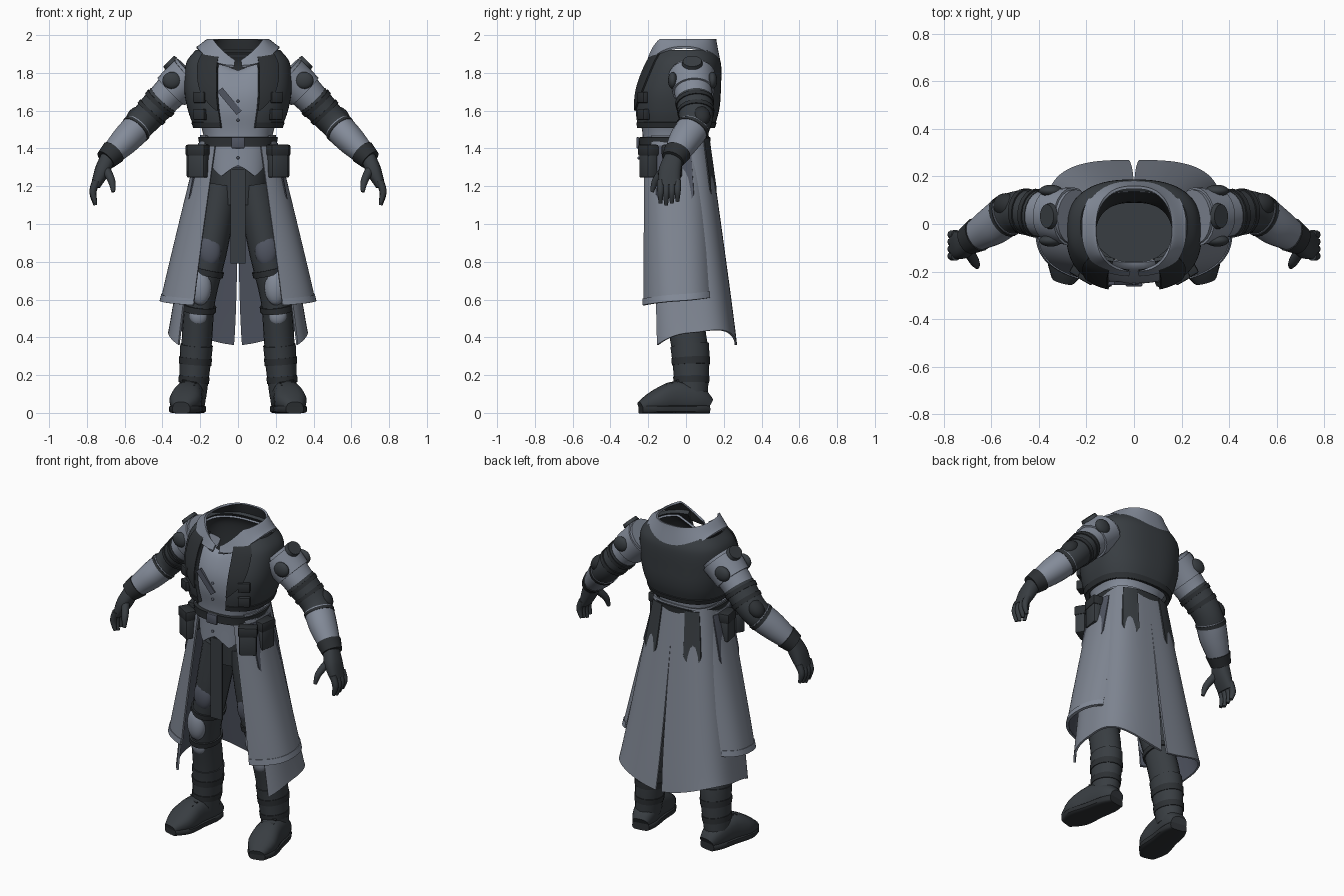
import bpy, bmesh, math
from mathutils import Vector, Matrix, Euler

if "Cube" in bpy.data.objects:
    bpy.data.objects.remove(bpy.data.objects["Cube"])


def colour(name, *rgb):
    material = bpy.data.materials.new(name)
    material.use_nodes = True
    material.diffuse_color = (*rgb, 1)
    material.node_tree.nodes["Principled BSDF"].inputs["Base Color"].default_value = (*rgb, 1)
    return material


LIGHT = colour("pale blue grey", .23, .26, .32)
COAT = colour("coat grey", .21, .235, .285)
LINING = colour("slate lining", .08, .09, .12)
DARK = colour("charcoal cloth", .04, .047, .054)
BLACK = colour("black leather", .026, .03, .034)


def finish(bm, name, materials, mirror=True, thick=0, bevel=0):
    """Turn a bmesh into a finished object with its modifiers applied."""
    mesh = bpy.data.meshes.new(name)
    bm.to_mesh(mesh)
    bm.free()
    for material in materials:
        mesh.materials.append(material)
    part = bpy.data.objects.new(name, mesh)
    bpy.context.collection.objects.link(part)
    if mirror:
        part.modifiers.new("Mirror", "MIRROR")
    if thick:
        solidify = part.modifiers.new("Solidify", "SOLIDIFY")
        solidify.thickness, solidify.offset, solidify.material_offset = thick, -1, 1
    if bevel:
        rounding = part.modifiers.new("Bevel", "BEVEL")
        rounding.width, rounding.segments = bevel, 2
    bpy.ops.object.select_all(action="DESELECT")
    part.select_set(True)
    bpy.context.view_layer.objects.active = part
    bpy.ops.object.convert(target="MESH")
    bpy.ops.object.shade_smooth_by_angle(angle=math.radians(40))


def curve(points, t):
    """Point at fraction t of a smooth curve through the points."""
    points = [Vector(p) for p in points]
    last = len(points) - 1
    i = min(int(t * last), last - 1)
    t = t * last - i
    a, b, c, d = points[max(i - 1, 0)], points[i], points[i + 1], points[min(i + 2, last)]
    return b + ((c - a) * t + (a * 2 - b * 5 + c * 4 - d) * t**2 + (b * 3 - a - c * 3 + d) * t**3) / 2


def power_of(value, power):
    return math.copysign(abs(value)**power, value)


def tube(name, path, material, begin=0, end=1, grow=0, ref=(0, 1, 0), power=1, mirror=True, sides=20, steps=12):
    """Loft along (x, y, z, radius across, radius along ref), or along a stretch of it."""
    bm, rings = bmesh.new(), []
    samples = [curve(path, begin + (end - begin) * i / steps) for i in range(steps + 1)]
    spots = [Vector(s[:3]) for s in samples]
    for i, (*spot, across, along) in enumerate(samples):
        forward = (spots[min(i + 1, steps)] - spots[max(i - 1, 0)]).normalized()
        u = Vector(ref).cross(forward).normalized()
        v = forward.cross(u)
        ring = []
        for j in range(sides):
            angle = math.tau * j / sides
            ring.append(bm.verts.new(Vector(spot) + u * power_of(math.cos(angle), power) * (across + grow)
                                     + v * power_of(math.sin(angle), power) * (along + grow)))
        rings.append(ring)
    for a, b in zip(rings, rings[1:]):
        for j in range(sides):
            bm.faces.new((a[j], a[j - 1], b[j - 1], b[j]))
    bm.faces.new(rings[0])
    bm.faces.new(rings[-1])
    bmesh.ops.recalc_face_normals(bm, faces=bm.faces)
    finish(bm, name, [material], mirror)


def shell(name, rows, materials, begin=0, end=1, start=0, stop=180, grow=0, slit=0,
          hem=lambda s, t: 0, thick=.012, power=.8, steps=28):
    """Garment through (z, half width, back, front) rows; start and stop are degrees from the back."""
    bm, grid = bmesh.new(), []
    for i in range(steps + 1):
        t = i / steps
        z, wide, back, front = curve(rows, begin + (end - begin) * t)
        first = start + slit * t**4
        line = []
        for j in range(steps + 1):
            s = j / steps
            angle = math.radians(first + (stop - first) * s)
            x = (wide + grow) * power_of(max(0, math.sin(angle)), power)
            y = (back + front) / 2 + ((back - front) / 2 + grow) * power_of(math.cos(angle), power)
            line.append(bm.verts.new((x, y, z + hem(s, t))))
        grid.append(line)
    for a, b in zip(grid, grid[1:]):
        for j in range(steps):
            bm.faces.new((a[j], a[j + 1], b[j + 1], b[j]))
    finish(bm, name, materials, True, thick)


def solid(name, kind, place, size, material, turn=(0, 0, 0), mirror=True, bevel=0):
    bm = bmesh.new()
    matrix = Matrix.LocRotScale(Vector(place), Euler([math.radians(a) for a in turn]), Vector(size))
    if kind == "box":
        bmesh.ops.create_cube(bm, size=1, matrix=matrix)
    elif kind == "disc":
        bmesh.ops.create_cone(bm, cap_ends=True, segments=24, radius1=.5, radius2=.45, depth=1, matrix=matrix)
    else:
        bmesh.ops.create_uvsphere(bm, u_segments=20, v_segments=12, radius=.5, matrix=matrix)
    finish(bm, name, [material], mirror, bevel=bevel)


# Torso: shirt, vest and lapels follow one body shape, with a standing collar
BODY = [(1.92, .2, .13, -.14), (1.85, .25, .16, -.19), (1.72, .26, .16, -.24),
        (1.6, .24, .15, -.25), (1.45, .19, .11, -.23), (1.25, .17, .1, -.23)]
COLLAR = [(1.98, .16, .16, -.2), (1.9, .22, .185, -.22)]
shell("shirt", BODY, [LIGHT, BLACK], begin=.1,
      hem=lambda s, t: min(.15, abs(s - .85) * .4) * t**4 - max(0, s - .8) * .4 * (1 - t)**4)
shell("collar", COLLAR, [LIGHT, BLACK], stop=177,
      hem=lambda s, t: (.04 - .05 * (1 + math.cos(math.tau * s))) * t - max(0, s - .72) * .4 * (1 - t))
shell("vest", BODY, [DARK, BLACK], end=.73, stop=162, grow=.025, thick=.02)
shell("vest_hem", BODY, [BLACK, BLACK], begin=.69, end=.73, stop=162, grow=.03)
shell("lapel", BODY, [BLACK, BLACK], end=.6, start=135, stop=162, slit=25, grow=.034)
for z in (1.58, 1.67):
    solid("chest_pouch", "box", (.2, -.225, z), (.07, .04, .06), BLACK, (0, 0, 30), bevel=.008)
solid("chest_strap", "box", (-.045, -.25, 1.65), (.035, .015, .16), LINING, (0, -40, 0), mirror=False)
for i in range(4):
    solid("shirt_button", "ball", (0, -.25, 1.35 + i * .1), (.016, .016, .016), LINING, mirror=False)

# Belt, pouches and hanging strap
shell("belt", BODY, [BLACK, BLACK], begin=.79, end=.84, grow=.02, thick=.02)
solid("buckle", "box", (0, -.255, 1.43), (.07, .015, .06), LINING, mirror=False, bevel=.005)
for x, y, turn in ((.21, -.2, 30), (.235, -.07, 80)):
    solid("pouch", "box", (x, y, 1.32), (.1, .06, .15), DARK, (0, 0, turn), bevel=.01)
    solid("pouch_flap", "box", (x, y, 1.39), (.11, .07, .06), BLACK, (0, 0, turn), bevel=.01)
solid("hanging_strap", "box", (0, -.21, 1.04), (.08, .01, .5), DARK, mirror=False)

# Long coat: split tails behind, open flaps in front, dark tongues and hip panels
TAILS = [(1.47, .2, .12, -.23), (.4, .37, .27, -.22)]
FLAP = [(1.43, .21, .12, -.24), (.61, .41, .19, -.25)]


def rounded(s, t):
    return math.sin(math.pi * s)**.5 * t * -.06


shell("coat_tails", TAILS, [COAT, LINING], stop=128, slit=.7, power=.65,
      hem=lambda s, t: (math.sin(math.pi * s) * .08 - .04) * t**4)
shell("back_tongue", TAILS, [DARK, DARK], begin=.03, end=.3, start=13, stop=42,
      grow=.006, thick=.006, power=.65, hem=rounded)
shell("coat_flap", FLAP, [COAT, LINING], start=50, stop=150, hem=lambda s, t: s * -.04 * t**4)
shell("hip_panel", FLAP, [LINING, LINING], begin=.03, end=.36, start=68, stop=118,
      grow=.006, thick=.006, hem=rounded)
shell("flap_hem", FLAP, [LIGHT, LINING], begin=.93, start=50, stop=150, grow=.005, hem=lambda s, t: s * -.04)


def limb(depth, *points):
    return [(x, y, z, r, r * depth) for x, y, z, r in points]


# Trousers and leg guards
LEG = limb(1.2, (.09, -.03, 1.2, .1), (.15, -.05, .85, .09), (.2, -.03, .6, .08),
           (.22, .02, .35, .08), (.24, .03, .08, .065))
tube("hips", limb(.8, (0, -.03, 1.3, .17), (0, -.03, 1.1, .14)), DARK, mirror=False)
tube("trouser_leg", LEG, DARK)
tube("boot_shaft", LEG, DARK, begin=.74, grow=.006)
for t in (.33, .53, .8, .88):
    tube("leg_strap", LEG, BLACK, begin=t, end=t + .03, grow=.01)
solid("thigh_pad", "ball", (.15, -.13, .86), (.12, .07, .17), LINING)
solid("knee_guard", "ball", (.2, -.12, .67), (.12, .09, .2), LIGHT)
solid("shin_guard", "ball", (.21, -.08, .52), (.1, .07, .12), LIGHT)

# Boots: (x, y, half height, half width) from heel to toe
FOOT = [(.23, .12, .04, .05), (.24, .06, .07, .07), (.26, -.05, .085, .075), (.28, -.16, .06, .085), (.3, -.24, .03, .045)]
tube("boot_foot", [(x, y, h, w, h) for x, y, h, w in FOOT], DARK, ref=(0, 0, 1), power=.8)
tube("boot_sole", [(x, y, .02, w, .02) for x, y, h, w in FOOT], BLACK, grow=.003, ref=(0, 0, 1), power=.5)
for i in range(3):
    solid("boot_lace", "box", (.255 + i * .006, -.05 - i * .03, .17 - i * .013), (.08, .01, .01), BLACK, (25, 0, 9))

# Arms: sleeve, shoulder plate, elbow wrap, forearm guard and cuff
ARM = limb(1.1, (.25, .03, 1.8, .105), (.37, .04, 1.685, .09), (.5, .05, 1.545, .077),
           (.6, -.01, 1.44, .07), (.7, -.07, 1.34, .045))
tube("sleeve", ARM, LIGHT, end=.33)
tube("shoulder_plate", ARM, LIGHT, begin=.04, end=.22, grow=.01)
tube("elbow_wrap", ARM, DARK, begin=.3, end=.6, grow=.003)
tube("forearm_guard", ARM, LIGHT, begin=.57, end=.93, grow=.006)
tube("glove_cuff", ARM, BLACK, begin=.88, grow=.012)
for t in (.32, .4, .58):
    tube("arm_strap", ARM, BLACK, begin=t, end=t + .03, grow=.009)
solid("elbow_pad", "ball", (.54, .08, 1.57), (.09, .1, .12), BLACK, (0, -45, 0))
solid("shoulder_disc", "disc", (.36, .033, 1.855), (.09, .11, .02), DARK, (0, 45, 0))
for y in (-.07, .14):
    solid("shoulder_patch", "ball", (.35, y, 1.76), (.1, .05, .09), DARK)

# Gloves
tube("palm", [(.69, -.065, 1.35, .04, .05), (.72, -.085, 1.28, .04, .06), (.755, -.09, 1.2, .025, .058)], DARK, power=.8)
for i in range(4):
    knuckle = Vector((.75, -.135 + i * .03, 1.23))
    length = .13 - abs(i - 1) * .01
    bends = [knuckle + Vector((out, 0, -length * t)) for out, t in ((0, 0), (.018, .5), (.005, 1))]
    tube("finger", limb(1, *[(*b, r) for b, r in zip(bends, (.02, .018, .01))]), DARK, sides=10)
tube("thumb", limb(1, (.7, -.11, 1.29, .024), (.67, -.16, 1.23, .02), (.66, -.18, 1.17, .01)), DARK, sides=10)
